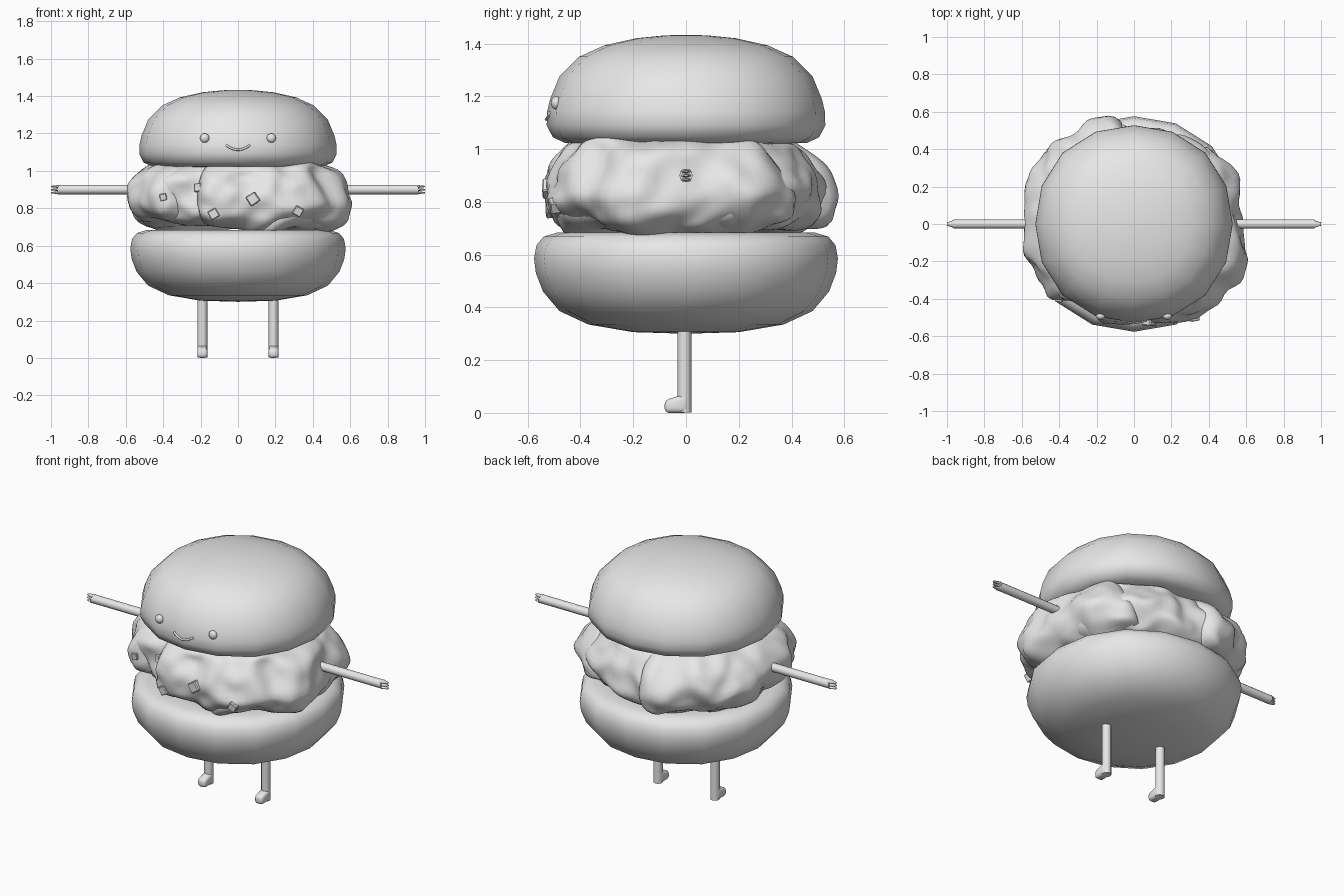
import bpy, bmesh, math
from mathutils import Vector, Matrix, noise

if "Cube" in bpy.data.objects:
    bpy.data.objects.remove(bpy.data.objects["Cube"])

grey = bpy.data.materials.new("plain_grey")
grey.use_nodes = True
grey.diffuse_color = (0.8, 0.8, 0.8, 1)
grey.node_tree.nodes["Principled BSDF"].inputs["Base Color"].default_value = (0.8, 0.8, 0.8, 1)


def finish(name, bm, smooth=True):
    """Turn a bmesh into a named object."""
    bmesh.ops.recalc_face_normals(bm, faces=bm.faces)
    for f in bm.faces:
        f.smooth = smooth
    mesh = bpy.data.meshes.new(name)
    bm.to_mesh(mesh)
    bm.free()
    mesh.materials.append(grey)
    obj = bpy.data.objects.new(name, mesh)
    bpy.context.collection.objects.link(obj)
    return obj


def bridge(bm, rings):
    """Join closed rings of vertices with quads."""
    for a, b in zip(rings, rings[1:]):
        n = len(a)
        for i in range(n):
            j = (i + 1) % n
            bm.faces.new((a[i], a[j], b[j], b[i]))


def bun(name, profile, sides=16):
    """Turned shape, very slightly squared so the diagonals are fuller."""
    bm = bmesh.new()
    rings = []
    for r, z in profile:
        ring = []
        for i in range(sides):
            a = math.tau * i / sides
            full = r * (1 + .022 * math.sin(2 * a) ** 2)
            ring.append(bm.verts.new((full * math.cos(a), full * math.sin(a), z)))
        rings.append(ring)
    bridge(bm, rings)
    bmesh.ops.remove_doubles(bm, verts=bm.verts, dist=0.0005)
    return finish(name, bm)


def rod(name, start, end, r1, r2, sides=12, squash=1):
    """Straight tapered rod, optionally flattened in z."""
    bm = bmesh.new()
    start, end = Vector(start), Vector(end)
    d = end - start
    bmesh.ops.create_cone(bm, cap_ends=True, segments=sides, radius1=r1,
                          radius2=r2, depth=d.length)
    turn = Vector((0, 0, 1)).rotation_difference(d).to_matrix().to_4x4()
    bm.transform(Matrix.Translation((start + end) / 2)
                 @ Matrix.Diagonal((1, 1, squash, 1)) @ turn)
    obj = finish(name, bm)
    for f in obj.data.polygons:
        f.use_smooth = len(f.vertices) == 4
    return obj


# Buns
bun("bottom_bun", [(0, .3), (.2, .306), (.37, .335), (.48, .386), (.542, .46), (.569, .53),
                   (.576, .585), (.567, .635), (.54, .668), (.49, .683), (.4, .677), (0, .66)])
bun("top_bun", [(0, 1.02), (.38, 1.02), (.46, 1.024), (.505, 1.045), (.528, 1.09),
                (.527, 1.14), (.515, 1.19), (.48, 1.275), (.405, 1.35), (.31, 1.393),
                (.19, 1.42), (.08, 1.431), (0, 1.433)])

# Lumpy filling: values every 22.5 degrees, counter-clockwise from +x
OUTLINE = [.58, .57, .58, .57, .55, .57, .585, .605,
           .585, .60, .59, .545, .525, .55, .60, .63]
HEM = [.01, 0, .02, .02, .02, 0, 0, .01, .03, .05, .03, .03, .02, -.015, .03, -.01]
# Bulges and hollows: angle, height, depth
LUMPS = [(20, .8, .025), (-8, 1, .03), (15, .92, -.02), (103, .87, .045), (48, .86, .03),
         (162, .84, .025), (242, .85, -.03), (302, .8, .035), (280, .86, -.02),
         (128, .9, .02), (338, .8, .015)]


def around_ring(table, angle):
    """Smoothly read a table of values placed round the circle."""
    t = (angle / 22.5) % 16
    i, f = int(t), t - int(t)
    f = f * f * (3 - 2 * f)
    return table[i] * (1 - f) + table[(i + 1) % 16] * f


def lump(angle, z):
    total = 0
    for at, height, depth in LUMPS:
        turn = (angle - at + 180) % 360 - 180
        total += depth * math.exp(-(turn / 11) ** 2 - ((z - height) / .08) ** 2)
    return total


INNER = .28


def filling(name, start, end, grow, low, high, seed, lean=.05, slant=0):
    """Wavy sheet sweeping round the middle; ends taper unless it goes all round."""
    bm = bmesh.new()
    full = end - start >= 360
    steps, count = int((end - start) / 3), 30
    rings = []
    for k in range(steps if full else steps + 1):
        way = k / steps
        deg = start + (end - start) * way
        edge = min(deg - start, end - deg) / 14
        taper = 1 if full or edge >= 1 else math.sqrt(max(0, 1 - (1 - edge) ** 2))
        reach = (around_ring(OUTLINE, deg) + grow - INNER) * (.55 + .45 * taper)
        bottom = low + around_ring(HEM, deg)
        half = (high - bottom) / 2 * (.8 + .2 * taper)
        ring = []
        for s in range(count):
            p = math.pi * (s / (count - 1) - .5)
            bulge = max(0, math.cos(p))
            lift = math.copysign(abs(math.sin(p)) ** .85, math.sin(p))
            # the bulge sits low, and the far end leans back towards the top
            r = INNER + reach * bulge ** .45 - lean * max(0, lift) * bulge ** .2
            a = math.radians(deg - slant * lift * max(0, way * 4 - 3))
            v = Vector((math.cos(a) * r, math.sin(a) * r, (bottom + high) / 2 + half * lift))
            q = v + Vector((seed, 0, seed))
            r_bump = lump(deg, v.z) + .042 * noise.noise(q * 5) + .032 * noise.noise(q * 10)
            z_bump = .04 * noise.noise(Vector((v.x, v.y, seed)) * 5)
            outer = min(1, max(0, (r - .35) / .12))
            v += Vector((math.cos(a) * r_bump, math.sin(a) * r_bump, z_bump)) * outer
            ring.append(bm.verts.new(v))
        rings.append(ring)
    if full:
        rings.append(rings[0])
    bridge(bm, rings)
    if not full:
        bm.faces.new(rings[0])
        bm.faces.new(rings[-1])
    return finish(name, bm)


fillings = [filling("filling_core", 0, 360, -.045, .675, 1.035, 3.1),
            filling("filling_front_sheet", -119, 49, .005, .668, 1.045, 7.4, .045, 9),
            filling("filling_left_sheet", 94, 232, 0, .675, 1.03, 12.7)]

# Diced pieces pressed into the front of the filling
bpy.context.view_layer.update()
for n, (x, z, size, spin) in enumerate([(-.21, .91, .046, .1), (-.4, .86, .036, .2),
                                        (-.13, .77, .05, .5), (.08, .85, .058, .6),
                                        (.32, .785, .048, -.5)]):
    hits = [o.ray_cast((x, -2, z), (0, 1, 0)) for o in fillings]
    hit = min((h for h in hits if h[0]), key=lambda h: h[1].y)
    normal = hit[2] if hit[2].y < 0 else -hit[2]
    normal = (normal + Vector((0, -1, 0))).normalized()
    bm = bmesh.new()
    bmesh.ops.create_cube(bm, size=size)
    bmesh.ops.bevel(bm, geom=bm.edges[:], offset=size * .08, segments=1, affect='EDGES')
    bm.transform(Matrix.Translation(hit[1] - normal * size * .2)
                 @ normal.to_track_quat('Z', 'Y').to_matrix().to_4x4()
                 @ Matrix.Rotation(spin, 4, 'Z'))
    finish(f"diced_piece_{n + 1}", bm, smooth=False)

# Limbs and eyes, one set for each side
for side, s in (("left", 1), ("right", -1)):
    rod(f"{side}_arm", (s * .4, 0, .9), (s * .965, 0, .9), .025, .025)
    for n in (-1, 0, 1):
        z = .9 + n * .0165
        rod(f"{side}_finger_{n + 2}", (s * .96, 0, z), (s, 0, z), .021, .009, 8, .38)

    x = s * .19
    rod(f"{side}_leg", (x, -.006, .002), (x, -.006, .4), .026, .026)
    bm = bmesh.new()
    bmesh.ops.create_cube(bm, size=1)
    bm.transform(Matrix.Translation((x, -.036, .024)) @ Matrix.Diagonal((.054, .09, .048, 1)))
    for v in bm.verts:
        if v.co.z > .03 and v.co.y > -.05:
            v.co.z = .075
    bmesh.ops.bevel(bm, geom=bm.edges[:], offset=.017, segments=3, profile=.5, affect='EDGES')
    finish(f"{side}_foot", bm)

    bm = bmesh.new()
    bmesh.ops.create_uvsphere(bm, u_segments=16, v_segments=10, radius=.025)
    bm.transform(Matrix.Translation((s * .178, -.492, 1.175)) @ Matrix.Diagonal((1, .8, 1, 1)))
    finish(f"{side}_eye", bm)

# Smile: a thin bent tube on the top bun
bm = bmesh.new()
rings = []
for k in range(13):
    t = k / 6 - 1
    centre = Vector((.064 * t, -.53 + .012 * abs(t), 1.113 + .025 * t * t))
    tangent = Vector((.064, 0, .05 * t)).normalized()
    across = tangent.cross(Vector((0, 1, 0)))
    rings.append([bm.verts.new(centre + .006 * (across * math.cos(math.tau * i / 8)
                                                + Vector((0, 1, 0)) * math.sin(math.tau * i / 8)))
                  for i in range(8)])
bridge(bm, rings)
bm.faces.new(rings[0])
bm.faces.new(rings[-1])
finish("smile", bm)
